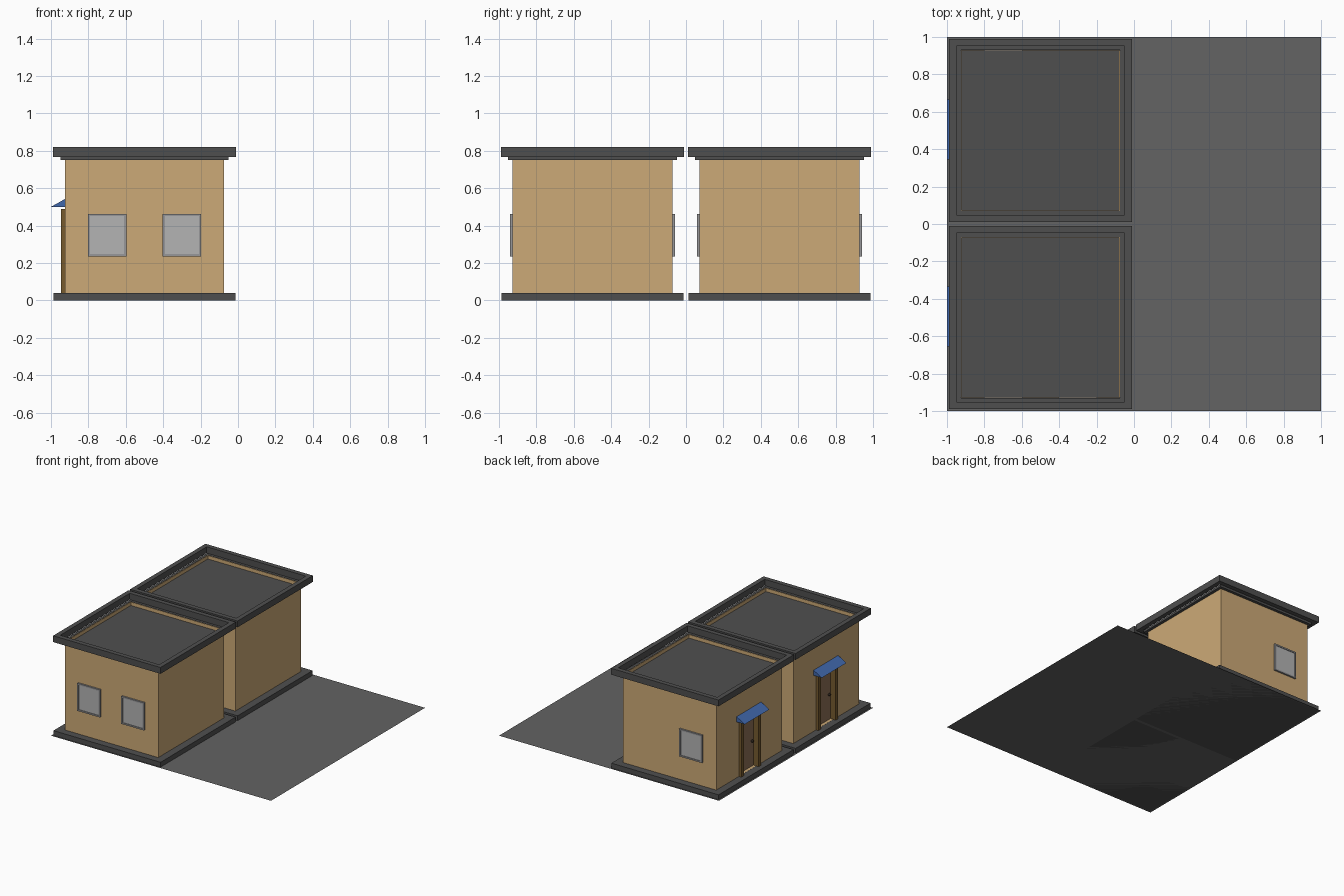
import bpy, bmesh

if "Cube" in bpy.data.objects:
    bpy.data.objects.remove(bpy.data.objects["Cube"])


def material(name, rgb):
    m = bpy.data.materials.new(name)
    m.diffuse_color = [(c / 255) ** 2.2 for c in rgb] + [1]
    m.use_nodes = True
    m.node_tree.nodes["Principled BSDF"].inputs["Base Color"].default_value = m.diffuse_color
    return m


TAN = material("wall_tan", (203, 168, 118))
DARK = material("dark_grey", (80, 80, 80))
GROUND = material("ground_grey", (99, 99, 99))
GLASS = material("window_grey", (178, 178, 178))
FRAME = material("frame_grey", (150, 150, 152))
BROWN = material("dark_brown", (118, 91, 50))
DOOR = material("door_brown", (140, 112, 86))
BLUE = material("awning_blue", (66, 103, 170))
BLACK = material("handle_dark", (50, 42, 36))


def finish(name, bm, mat):
    bmesh.ops.recalc_face_normals(bm, faces=bm.faces)
    me = bpy.data.meshes.new(name)
    bm.to_mesh(me)
    bm.free()
    ob = bpy.data.objects.new(name, me)
    bpy.context.collection.objects.link(ob)
    if mat:
        me.materials.append(mat)
    return ob


def box(name, x, y, z, mat):
    bm = bmesh.new()
    bmesh.ops.create_cube(bm, size=1)
    for v in bm.verts:
        v.co = [a + (b - a) * (c + 0.5) for (a, b), c in zip((x, y, z), v.co)]
    return finish(name, bm, mat)


def ring(name, u, v, w, t, mat, upright=False):
    """Rectangular frame of width t in the uv plane, thick along w."""
    bm = bmesh.new()
    loops = []
    for inset, d in ((0, w[0]), (0, w[1]), (t, w[1]), (t, w[0])):
        a, b, c, e = u[0] + inset, u[1] - inset, v[0] + inset, v[1] - inset
        pts = [(a, c), (b, c), (b, e), (a, e)]
        loops.append([bm.verts.new((p, d, q) if upright else (p, q, d)) for p, q in pts])
    for k in range(4):
        la, lb = loops[k], loops[(k + 1) % 4]
        for i in range(4):
            j = (i + 1) % 4
            bm.faces.new((la[i], la[j], lb[j], lb[i]))
    return finish(name, bm, mat)


def window(name, cx, wall, out):
    x, z = (cx - 0.103, cx + 0.103), (0.235, 0.462)
    ring(name + "_frame", x, z, sorted((wall, wall + out * 0.014)), 0.012, FRAME, True)
    box(name + "_pane", (x[0] + .012, x[1] - .012), sorted((wall, wall + out * 0.009)),
        (z[0] + .012, z[1] - .012), GLASS)


def house(tag, cy):
    cx = -0.5
    span = lambda c, h: (c - h, c + h)
    # plinth and walls
    box(tag + "_plinth", span(cx, .487), span(cy, .487), (0, .04), DARK)
    walls = box(tag + "_walls", span(cx, .425), span(cy, .428), (.04, .735), TAN)
    # door recess
    cut = box(tag + "_door_cutter", (-.97, -.89), span(cy + .005, .1), (.041, .465), None)
    cut.hide_render = True
    cut.hide_viewport = True
    mod = walls.modifiers.new("door_recess", "BOOLEAN")
    mod.operation = "DIFFERENCE"
    mod.solver = "EXACT"
    mod.object = cut
    # recessed flat roof with stepped parapet
    box(tag + "_roof", span(cx, .424), span(cy, .427), (.735, .738), DARK)
    ring(tag + "_wall_lip", span(cx, .425), span(cy, .428), (.735, .766), .004, TAN)
    ring(tag + "_cornice_step", span(cx, .448), span(cy, .452), (.75, .768), .023, DARK)
    ring(tag + "_parapet", span(cx, .488), span(cy, .489), (.768, .82), .038, DARK)
    # windows: two in front, one behind
    for i, wx in enumerate((-.7, -.3)):
        window(f"{tag}_front_window_{i}", wx, cy - .428, -1)
    window(tag + "_back_window", -.7, cy + .428, 1)
    # door, jambs, lintel, handle
    dy = cy + .005
    box(tag + "_door", (-.9, -.885), span(dy, .1), (.04, .465), DOOR)
    for side, n in ((-1, "right"), (1, "left")):
        box(f"{tag}_{n}_jamb", (-.947, -.895), span(dy + side * .112, .016), (.04, .49), BROWN)
    box(tag + "_lintel", (-.947, -.895), span(dy, .096), (.46, .49), BROWN)
    bm = bmesh.new()
    bmesh.ops.create_uvsphere(bm, u_segments=12, v_segments=8, radius=.011)
    bmesh.ops.translate(bm, verts=bm.verts, vec=(-.908, dy - .07, .25))
    finish(tag + "_door_handle", bm, BLACK)
    # wedge awning
    bm = bmesh.new()
    ends = [[bm.verts.new((x, dy + s, z)) for x, z in ((-1, .5), (-.924, .5), (-.924, .543))]
            for s in (-.16, .16)]
    for e in ends:
        bm.faces.new(e)
    for i in range(3):
        j = (i + 1) % 3
        bm.faces.new((ends[0][i], ends[0][j], ends[1][j], ends[1][i]))
    finish(tag + "_awning", bm, BLUE)


# ground sheet
bm = bmesh.new()
bmesh.ops.create_grid(bm, x_segments=1, y_segments=1, size=1)
finish("ground_sheet", bm, GROUND)

house("front_house", -.5)
house("back_house", .5)
